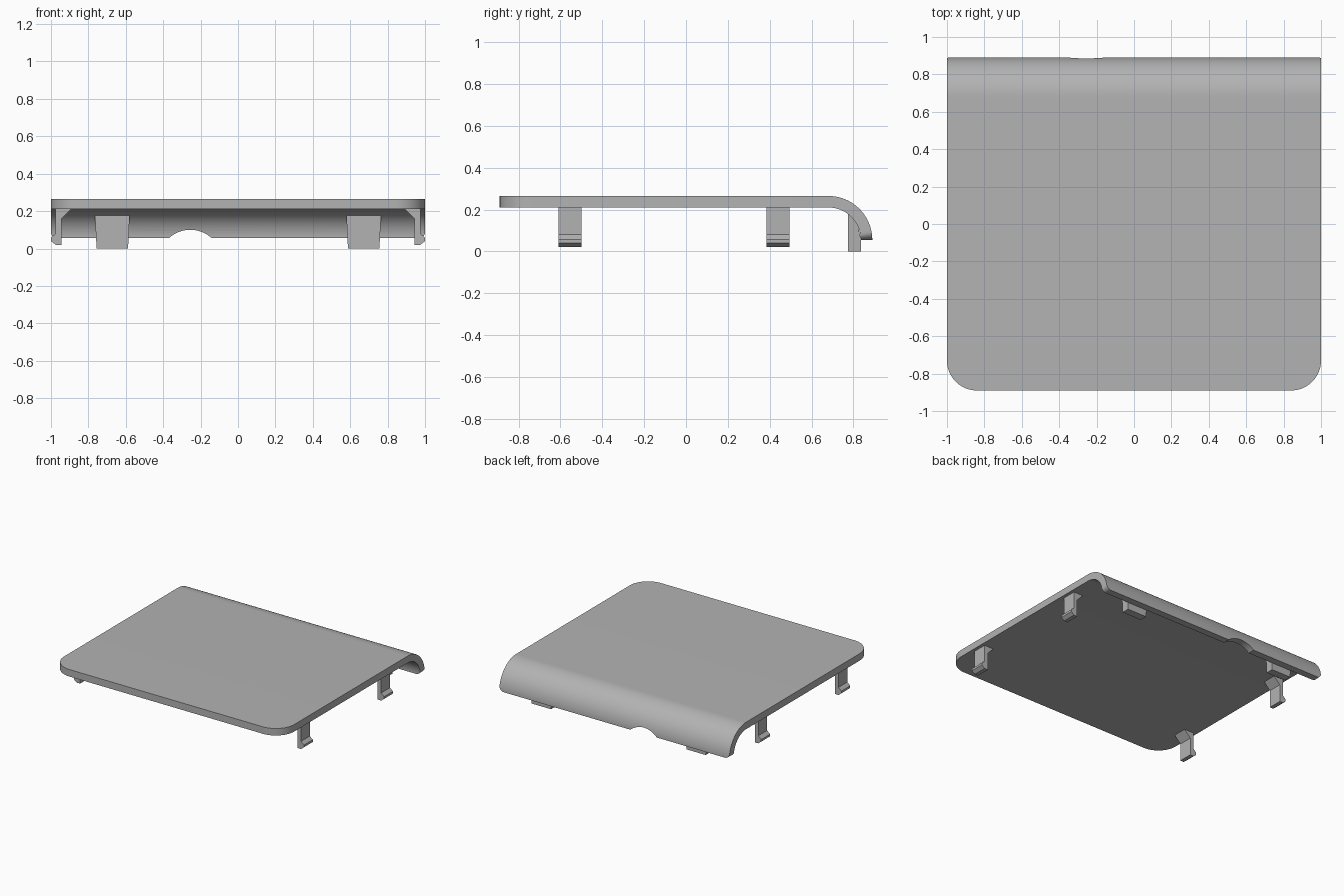
import bpy
import bmesh
from math import sin, cos, pi, sqrt, radians

cube = bpy.data.objects.get("Cube")
if cube:
    bpy.data.objects.remove(cube, do_unlink=True)

grey = bpy.data.materials.new("plain grey")
grey.use_nodes = True
COLOUR = (0.45, 0.45, 0.45, 1)
grey.diffuse_color = COLOUR
grey.node_tree.nodes["Principled BSDF"].inputs["Base Color"].default_value = COLOUR


def finish(name, bm):
    bmesh.ops.recalc_face_normals(bm, faces=bm.faces)
    mesh = bpy.data.meshes.new(name)
    bm.to_mesh(mesh)
    bm.free()
    mesh.materials.append(grey)
    obj = bpy.data.objects.new(name, mesh)
    bpy.context.collection.objects.link(obj)
    return obj


def loft(name, rings):
    """Skin a list of equal-length closed rings and cap both ends."""
    bm = bmesh.new()
    rows = [[bm.verts.new(p) for p in ring] for ring in rings]
    n = len(rows[0])
    for a, b in zip(rows, rows[1:]):
        for i in range(n):
            j = (i + 1) % n
            bm.faces.new((a[i], a[j], b[j], b[i]))
    bm.faces.new(rows[0])
    bm.faces.new(rows[-1])
    return finish(name, bm)


# Cover: a sheet with rounded corners whose back edge rolls down
FRONT, BEND, LIP_Z = -0.89, 0.68, 0.055
OUTER, INNER = 0.21, 0.155
FRONT_R, LIP_R = 0.16, 0.04
LENGTH = BEND - FRONT + OUTER * pi / 2


def half_width(s):
    for d, r in ((s, FRONT_R), (LENGTH - s, LIP_R)):
        if d < r:
            return 1 - r + sqrt(max(0, r * r - (r - d) ** 2))
    return 1


def section(s):
    w = half_width(s)
    flat = min(s, BEND - FRONT)
    a = (s - flat) / OUTER
    y = FRONT + flat
    outer = (y + OUTER * sin(a), LIP_Z + OUTER * cos(a))
    inner = (y + INNER * sin(a), LIP_Z + INNER * cos(a))
    return [(-w, *outer), (w, *outer), (w, *inner), (-w, *inner)]


STEPS = 14
stations = [FRONT_R * (1 - cos(i / STEPS * pi / 2)) for i in range(STEPS + 1)]
bend_start, bend_end = BEND - FRONT, LENGTH - LIP_R
stations += [bend_start + (bend_end - bend_start) * i / 18 for i in range(19)]
stations += [LENGTH - LIP_R * (1 - sin(i / 8 * pi / 2)) for i in range(1, 9)]
cover = loft("cover", [section(s) for s in stations])

# Finger notch in the rolled edge
bpy.ops.mesh.primitive_cylinder_add(vertices=96, radius=0.169, depth=0.3,
                                    location=(-0.255, 0.87, -0.069),
                                    rotation=(pi / 2, 0, 0))
cutter = bpy.context.object
cutter.name = "notch_cutter"
cutter.hide_render = True
cut = cover.modifiers.new("notch", "BOOLEAN")
cut.operation, cut.solver, cut.object = "DIFFERENCE", "EXACT", cutter
bpy.ops.object.select_all(action="DESELECT")
bpy.context.view_layer.objects.active = cover
cover.select_set(True)
bpy.ops.object.modifier_apply(modifier=cut.name)
bpy.data.objects.remove(cutter, do_unlink=True)
bpy.ops.object.shade_smooth_by_angle(angle=radians(30))

# Snap clips: braced leg with an outward hook
CLIP = [(0.89, 0.212), (0.945, 0.157), (0.945, 0.02), (0.975, 0.02),
        (1.0, 0.04), (1.0, 0.057), (0.975, 0.08), (0.975, 0.212)]
# Back tabs: blocks that run up into the rolled edge
TAB = [(0.775, 0), (0.835, 0), (0.835, 0.06), (0.815, 0.15), (0.775, 0.185)]

for side, word in ((1, "left"), (-1, "right")):
    for place, y in (("front", -0.555), ("back", 0.44)):
        loft(f"{place}_{word}_clip",
             [[(side * x, y + dy, z) for x, z in CLIP] for dy in (-0.055, 0.055)])
    loft(f"{word}_tab",
         [[(side * 0.672 + e * (0.084 + 0.05 * z), y, z) for y, z in TAB]
          for e in (-1, 1)])
